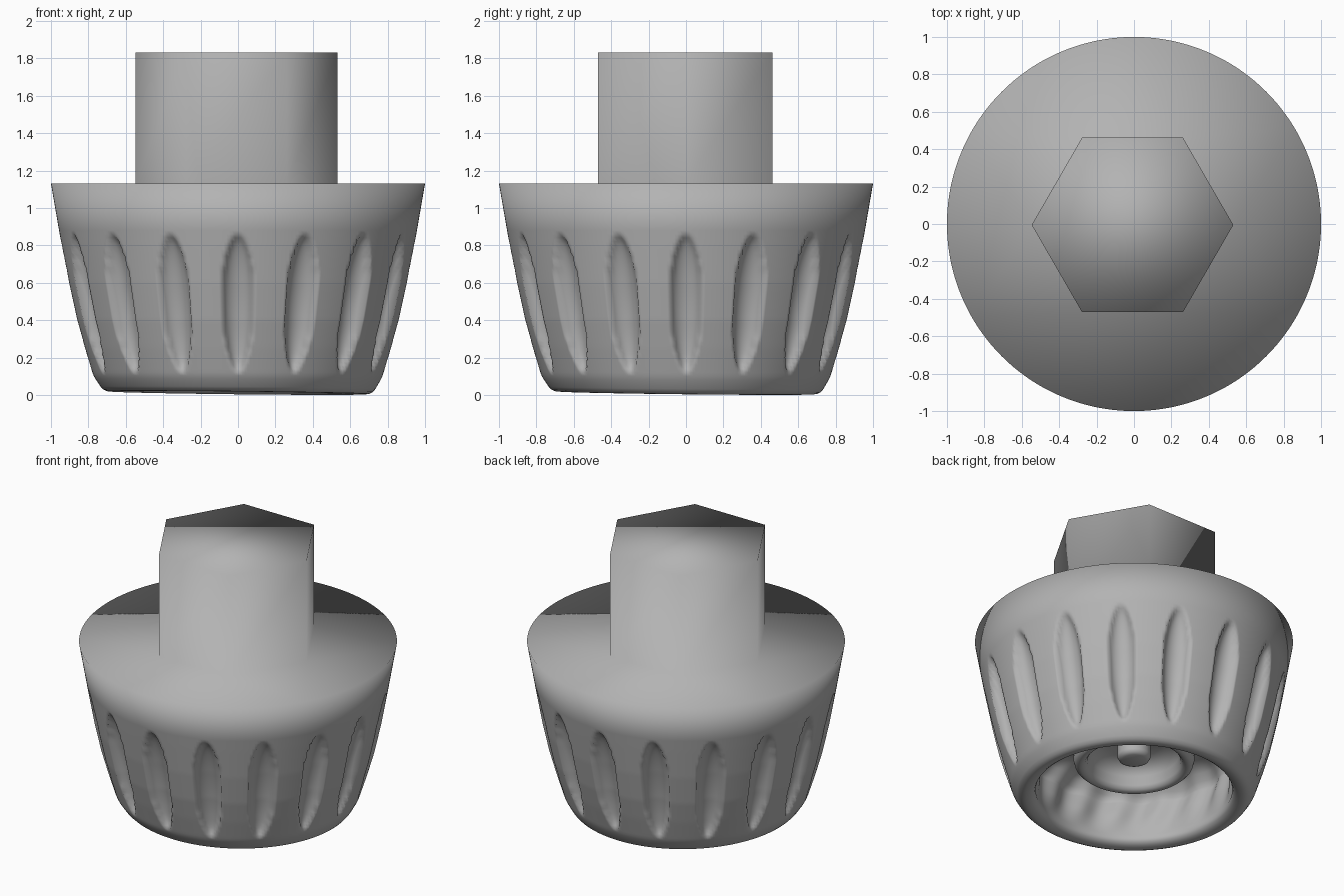
import bpy, bmesh, math

if "Cube" in bpy.data.objects:
    bpy.data.objects.remove(bpy.data.objects["Cube"])

FLUTES = 16
PITCH = 2 * math.pi / FLUTES
SEGS = FLUTES * 24
# outer wall as (z, radius), bottom to top
WALL = [(0.03, 0.74), (0.1, 0.772), (0.25, 0.82), (0.4, 0.863),
        (0.6, 0.907), (0.8, 0.943), (1.13, 1.0)]

grey = bpy.data.materials.new("dark_grey")
grey.diffuse_color = (0.45, 0.45, 0.45, 1)
grey.use_nodes = True
grey.node_tree.nodes["Principled BSDF"].inputs["Base Color"].default_value = grey.diffuse_color


def wall_radius(z):
    for (z0, r0), (z1, r1) in zip(WALL, WALL[1:]):
        if z <= z1:
            return r0 + (r1 - r0) * (z - z0) / (z1 - z0)
    return WALL[-1][1]


def dent(angle, z, wide, depth, mid=0.49, tall=0.36):
    """Depth of the long oval scallops repeated round the wall."""
    off = (angle + PITCH / 2) % PITCH - PITCH / 2
    e = 1 - (off / wide) ** 2 - ((z - mid) / tall) ** 2
    return depth * math.sqrt(max(e, 0))


def revolve(bm, profile, segs, warp=None):
    """Revolve (r, z, ...) rows into bm; warp moves each point."""
    rows = []
    for row in profile:
        ring = []
        for i in range(segs):
            a = 2 * math.pi * i / segs
            r, z = warp(a, row) if warp else row[:2]
            ring.append(bm.verts.new((r * math.cos(a), r * math.sin(a), z)))
        rows.append(ring)
    for lo, hi in zip(rows, rows[1:]):
        for i in range(segs):
            j = (i + 1) % segs
            bm.faces.new((lo[i], lo[j], hi[j], hi[i]))
    return rows


def finish(bm, name):
    """Smooth shading everywhere, as the whole part is one soft surface."""
    bmesh.ops.remove_doubles(bm, verts=bm.verts, dist=1e-5)
    bmesh.ops.recalc_face_normals(bm, faces=bm.faces)
    for f in bm.faces:
        f.smooth = True
    me = bpy.data.meshes.new(name)
    bm.to_mesh(me)
    bm.free()
    me.materials.append(grey)
    ob = bpy.data.objects.new(name, me)
    bpy.context.collection.objects.link(ob)
    return ob


def body_warp(a, row):
    r, z, kind = row
    if kind == 'outer':
        r -= dent(a, z, 0.097, 0.075)
    elif kind == 'inner':
        # soft ribs inside, slightly swirled
        swell = min(1, max(0, z - 0.08) / 0.15)
        r -= 0.015 * swell * (1 + math.cos(FLUTES * (a + 0.6 * z)))
    # the bottom lip leans very slightly
    lean = max(0, 1 - z / 0.12)
    z += lean * (0.011 - 0.011 * r * (math.cos(a) + math.sin(a)))
    return r, z


# fluted cup: scalloped wall, rounded lip, ribbed trough around the hub,
# hub rim and hub recess, all one skin
outer = [(1.0, 1.13, '')] + [(wall_radius(z), z, 'outer')
                             for z in (0.88 - 0.02 * i for i in range(41))]
lip = [(0.735, 0.03, ''), (0.72, 0.012, ''), (0.70, 0.002, ''), (0.68, 0.0, ''),
       (0.65, 0.008, ''), (0.628, 0.025, ''), (0.618, 0.05, '')]
inner = [(0.618 + 0.12 * (z - 0.05), z, 'inner') for z in (0.08 + 0.02 * i for i in range(14))]
trough = [(0.63, 0.37, 'inner'), (0.6, 0.41, 'inner'), (0.56, 0.435, 'inner'),
          (0.5, 0.45, 'inner'), (0.44, 0.45, ''), (0.4, 0.43, '')]
hub = [(0.382, 0.39, ''), (0.38, 0.28, ''), (0.372, 0.25, ''), (0.355, 0.233, ''),
       (0.335, 0.228, ''), (0.31, 0.238, ''), (0.295, 0.26, ''), (0.285, 0.32, ''),
       (0.25, 0.37, ''), (0.18, 0.4, ''), (0, 0.41, '')]
bm = bmesh.new()
rim = revolve(bm, outer + lip + inner + trough + hub, SEGS, body_warp)[0]


# hexagonal post growing out of the flat top
def hexagon(z):
    return [bm.verts.new((0.539 * math.cos(k * math.pi / 3) - 0.008,
                          0.539 * math.sin(k * math.pi / 3) - 0.005, z)) for k in range(6)]


base, crown = hexagon(1.13), hexagon(1.83)
for k in range(6):
    n = (k + 1) % 6
    bm.faces.new((base[k], base[n], crown[n], crown[k]))
bm.faces.new(crown)
# flat shoulder: fan the rim to the nearest corner of the post
step = SEGS // 6
for i in range(SEGS):
    j = (i + 1) % SEGS
    k, n = (round(v / step) % 6 for v in (i, i + 1))
    bm.faces.new((base[k], rim[i], rim[j]))
    if k != n:
        bm.faces.new((base[k], rim[j], base[n]))
finish(bm, "fluted_cup_with_hex_post")

# rounded pin in the middle of the hub
bm = bmesh.new()
revolve(bm, [(0.105, 0.45), (0.105, 0.3), (0.095, 0.28), (0.075, 0.27), (0, 0.268)], 48)
finish(bm, "centre_pin")
